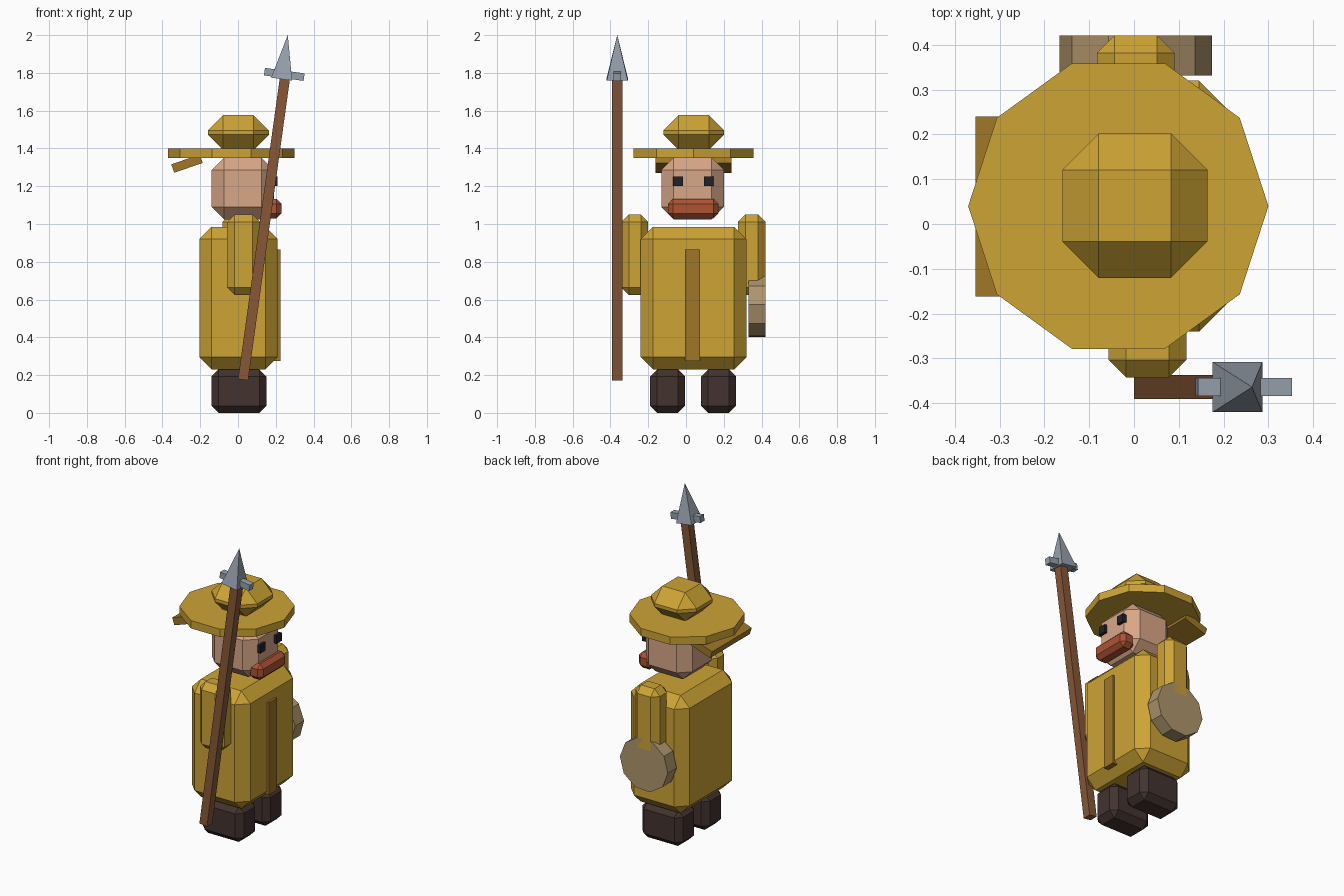
import bpy, bmesh
from math import radians, cos, sin, pi
from mathutils import Matrix, Vector

if "Cube" in bpy.data.objects:
    bpy.data.objects.remove(bpy.data.objects["Cube"])


def material(name, r, g, b):
    m = bpy.data.materials.new(name)
    m.diffuse_color = [(c / 255) ** 2.2 for c in (r, g, b)] + [1]
    m.use_nodes = True
    m.node_tree.nodes["Principled BSDF"].inputs["Base Color"].default_value = m.diffuse_color
    return m


CLOTH = material("yellow_cloth", 204, 162, 56)
TRIM = material("dark_cloth", 158, 118, 44)
SKIN = material("skin", 216, 166, 134)
HAIR = material("red_hair", 172, 84, 54)
DARK = material("dark", 38, 38, 48)
LEATHER = material("boot_leather", 68, 54, 50)
WOOD = material("wood", 134, 88, 58)
METAL = material("metal", 150, 160, 172)
TAN = material("tan_wood", 174, 148, 108)


def finish(name, bm, mat, loc, tilt=0):
    me = bpy.data.meshes.new(name)
    bm.to_mesh(me)
    bm.free()
    ob = bpy.data.objects.new(name, me)
    ob.location = loc
    ob.rotation_euler.y = tilt
    me.materials.append(mat)
    bpy.context.collection.objects.link(ob)
    return ob


def box(name, mat, x, y, z, chamfer=0, tilt=0):
    """Box from (min, max) ranges, optionally chamfered and tilted about y."""
    lo, hi = Vector((x[0], y[0], z[0])), Vector((x[1], y[1], z[1]))
    bm = bmesh.new()
    bmesh.ops.create_cube(bm, size=1)
    bmesh.ops.scale(bm, vec=hi - lo, verts=bm.verts)
    if chamfer:
        bmesh.ops.bevel(bm, geom=bm.edges[:], offset=chamfer, segments=1,
                        affect='EDGES', clamp_overlap=True)
    return finish(name, bm, mat, (lo + hi) / 2, tilt)


def cone(name, mat, loc, sides, r1, r2, depth, pre=Matrix(), tilt=0):
    bm = bmesh.new()
    bmesh.ops.create_cone(bm, cap_ends=True, segments=sides, radius1=r1,
                          radius2=r2, depth=depth, matrix=pre)
    return finish(name, bm, mat, loc, tilt)


# Boots
for name, y0 in (("right_boot", -0.19), ("left_boot", 0.08)):
    box(name, LEATHER, (-0.14, 0.15), (y0, y0 + 0.185), (0, 0.23), 0.037)

# Coat and front strip
box("coat", CLOTH, (-0.205, 0.21), (-0.24, 0.32), (0.23, 0.985), 0.065)
box("coat_strip", TRIM, (0.18, 0.224), (-0.005, 0.075), (0.275, 0.865))

# Arms
box("right_arm", CLOTH, (-0.057, 0.117), (-0.342, -0.2), (0.625, 1.05), 0.039)
box("left_arm", CLOTH, (-0.083, 0.09), (0.275, 0.421), (0.625, 1.05), 0.039)

# Head, eyes and moustache
box("head", SKIN, (-0.14, 0.19), (-0.131, 0.202), (1.025, 1.352), 0.066)
for name, y in (("right_eye", -0.043), ("left_eye", 0.12)):
    box(name, DARK, (0.16, 0.208), (y - 0.026, y + 0.026), (1.2, 1.252))
box("moustache", HAIR, (0.13, 0.23), (-0.095, 0.172), (1.03, 1.133), 0.026)

# Hat: ten-sided brim, crown and neck flap
cone("hat_brim", CLOTH, (-0.035, 0.04, 1.374), 10, 0.335, 0.335, 0.05,
     Matrix.Rotation(pi / 2, 4, 'Z'))
box("hat_crown", CLOTH, (-0.16, 0.164), (-0.12, 0.202), (1.392, 1.576), 0.081)
box("hat_neck_flap", TRIM, (-0.35, -0.19), (-0.162, 0.24), (1.296, 1.343),
    tilt=radians(-19))

# Round shield: short ten-sided drum facing sideways
cone("round_shield", TAN, (0.004, 0.376, 0.565), 10, 0.17, 0.17, 0.09,
     Matrix.Rotation(radians(15), 4, 'Y') @ Matrix.Rotation(pi / 2, 4, 'X'))

# Spear: square shaft, pyramid head and crossbar share one lean
LEAN = radians(7.9)
SY = -0.364
box("spear_shaft", WOOD, (0.11, 0.164), (SY - 0.027, SY + 0.027),
    (0.168, 1.772), tilt=LEAN)
H = 0.236
cone("spear_head", METAL, (0.231 + sin(LEAN) * H / 2, SY, 1.767 + cos(LEAN) * H / 2),
     4, 0.079, 0, H, Matrix.Rotation(pi / 4, 4, 'Z'), LEAN)
box("spear_crossbar", METAL, (0.139, 0.351), (SY - 0.02, SY + 0.02),
    (1.772, 1.812), tilt=LEAN)
